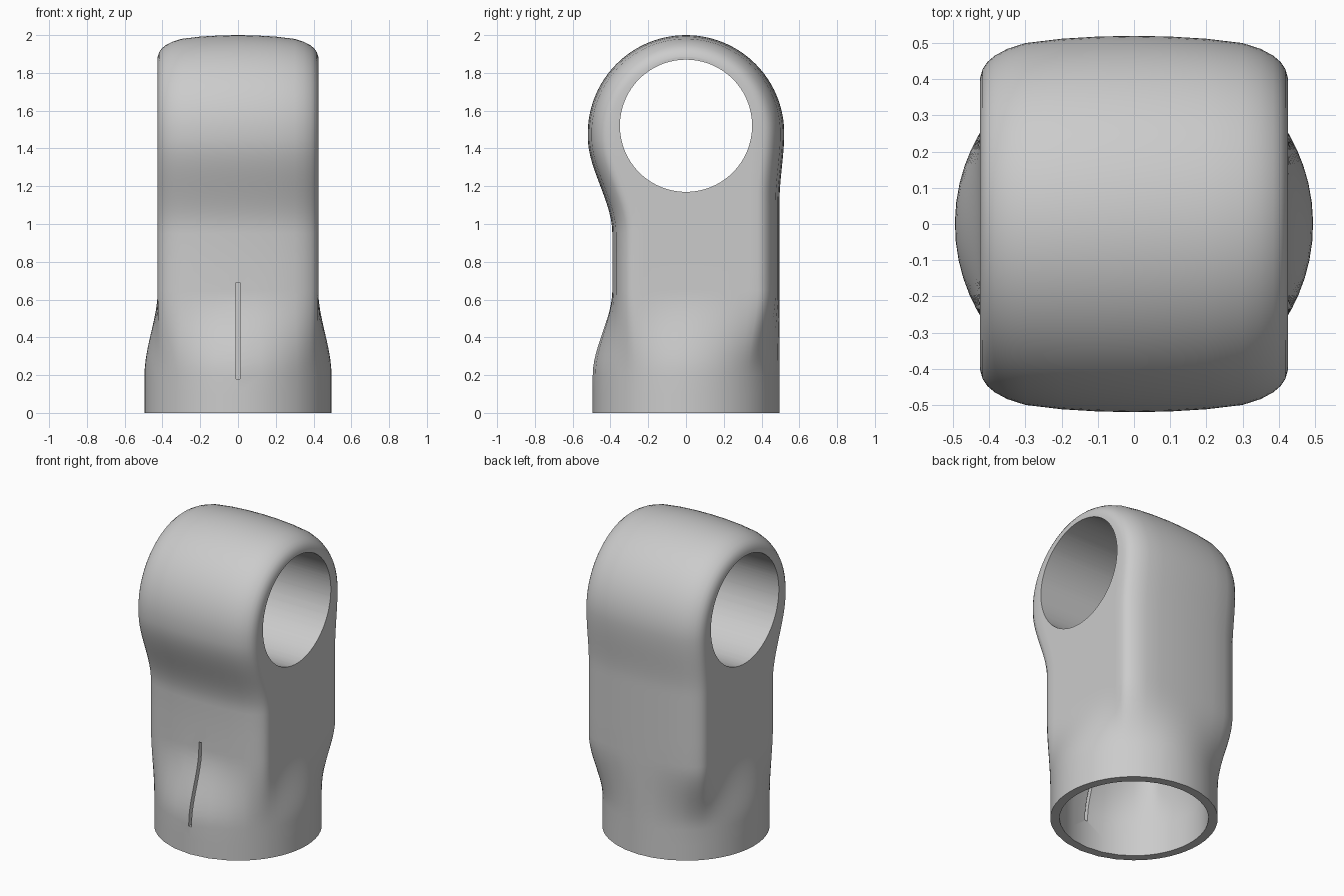
import bpy, bmesh, math

if "Cube" in bpy.data.objects:
    bpy.data.objects.remove(bpy.data.objects["Cube"])

Z_ARC, R_ARC, R_BASE = 1.48, 0.52, 0.495      # rounded head and round socket
Z_HOLE, R_HOLE, R_SLEEVE = 1.52, 0.35, 0.38   # cross bore
LOW, HIGH = 0.2, 0.65                         # circle-to-block transition

grey = bpy.data.materials.new("light grey")
grey.diffuse_color = (0.6, 0.6, 0.6, 1)
grey.use_nodes = True
grey.node_tree.nodes["Principled BSDF"].inputs["Base Color"].default_value = grey.diffuse_color


def smooth(a, b, v):
    t = min(max((v - a) / (b - a), 0), 1)
    return t * t * (3 - 2 * t)


# crowned and rounded edge: (x, depth below the outline)
EDGE = [(0, 0), (.1, .002), (.2, .008), (.3, .02), (.35, .036), (.385, .055),
        (.405, .072), (.418, .091), (.425, .115)]
STRIP = [(-x, d) for x, d in EDGE[:0:-1]] + EDGE
SIDE = 14


def ring(front, back):
    """Closed loop from a front strip, a side, a back strip and a side."""
    pts = list(front)
    a, b = front[-1], back[-1]
    pts += [tuple(p + (q - p) * k / SIDE for p, q in zip(a, b)) for k in range(1, SIDE)]
    pts += back[::-1]
    a, b = back[0], front[0]
    pts += [tuple(p + (q - p) * k / SIDE for p, q in zip(a, b)) for k in range(1, SIDE)]
    return pts


def block_ring(z, inset, sx):
    fy = -0.39 - 0.13 * smooth(0.95, 1.46, z) + inset
    by = 0.495 + 0.025 * smooth(1.12, 1.48, z) - inset
    return ring([(x * sx, fy + d, z) for x, d in STRIP],
                [(x * sx, by - d, z) for x, d in STRIP])


def loft(name, inset, bottom):
    sx = (0.425 - inset) / 0.425
    rings = []
    levels = [bottom, 0.1] + [LOW + (HIGH - LOW) * i / 12 for i in range(13)]
    levels += [0.8, 0.95] + [0.95 + (Z_ARC - 0.95) * i / 14 for i in range(1, 15)]
    for z in levels:
        w = smooth(LOW, HIGH, z)
        pts = []
        for x, y, _ in block_ring(z, inset, sx):
            r = (R_BASE - inset) / math.hypot(x, y)
            pts.append((x * (r + (1 - r) * w), y * (r + (1 - r) * w), z))
        rings.append(pts)
    for i in range(1, 25):                     # half-round head
        a = math.pi / 2 * i / 24
        c, s, R = math.cos(a), math.sin(a), R_ARC - inset
        rings.append(ring([(x * sx, -(R - d) * c, Z_ARC + (R - d) * s) for x, d in STRIP],
                          [(x * sx, (R - d) * c, Z_ARC + (R - d) * s) for x, d in STRIP]))
    bm = bmesh.new()
    vs = [[bm.verts.new(p) for p in r] for r in rings]
    n = len(vs[0])
    for lo, hi in zip(vs, vs[1:]):
        for k in range(n):
            bm.faces.new((lo[k], lo[(k + 1) % n], hi[(k + 1) % n], hi[k]))
    bm.faces.new(vs[0][::-1])
    bmesh.ops.remove_doubles(bm, verts=bm.verts, dist=1e-4)
    bmesh.ops.recalc_face_normals(bm, faces=bm.faces)
    me = bpy.data.meshes.new(name)
    bm.to_mesh(me)
    bm.free()
    ob = bpy.data.objects.new(name, me)
    bpy.context.collection.objects.link(ob)
    me.materials.append(grey)
    return ob


def cross_cylinder(name, radius):
    bpy.ops.mesh.primitive_cylinder_add(vertices=96, radius=radius, depth=2,
                                        location=(0, 0, Z_HOLE), rotation=(0, math.pi / 2, 0))
    ob = bpy.context.object
    ob.name = name
    ob.data.materials.append(grey)
    return ob


def cut(target, cutter):
    m = target.modifiers.new("cut", 'BOOLEAN')
    m.operation, m.solver, m.object = 'DIFFERENCE', 'EXACT', cutter
    bpy.ops.object.select_all(action='DESELECT')
    bpy.context.view_layer.objects.active = target
    target.select_set(True)
    bpy.ops.object.modifier_apply(modifier=m.name)
    bpy.data.objects.remove(cutter)


# outer body and hollow inside, which leaves a sleeve around the bore
body = loft("socket_body", 0.0, 0.0)
cavity = loft("cavity", 0.055, -0.1)
cut(cavity, cross_cylinder("sleeve", R_SLEEVE))
cut(body, cavity)
cut(body, cross_cylinder("bore", R_HOLE))

# narrow slit through the front wall
bpy.ops.mesh.primitive_cube_add(size=1, location=(0, -0.4, 0.435))
slit = bpy.context.object
slit.scale = (0.02, 0.4, 0.51)
slit.data.materials.append(grey)
cut(body, slit)

bpy.ops.object.select_all(action='DESELECT')
body.select_set(True)
bpy.context.view_layer.objects.active = body
bpy.ops.object.shade_smooth_by_angle(angle=math.radians(32))
